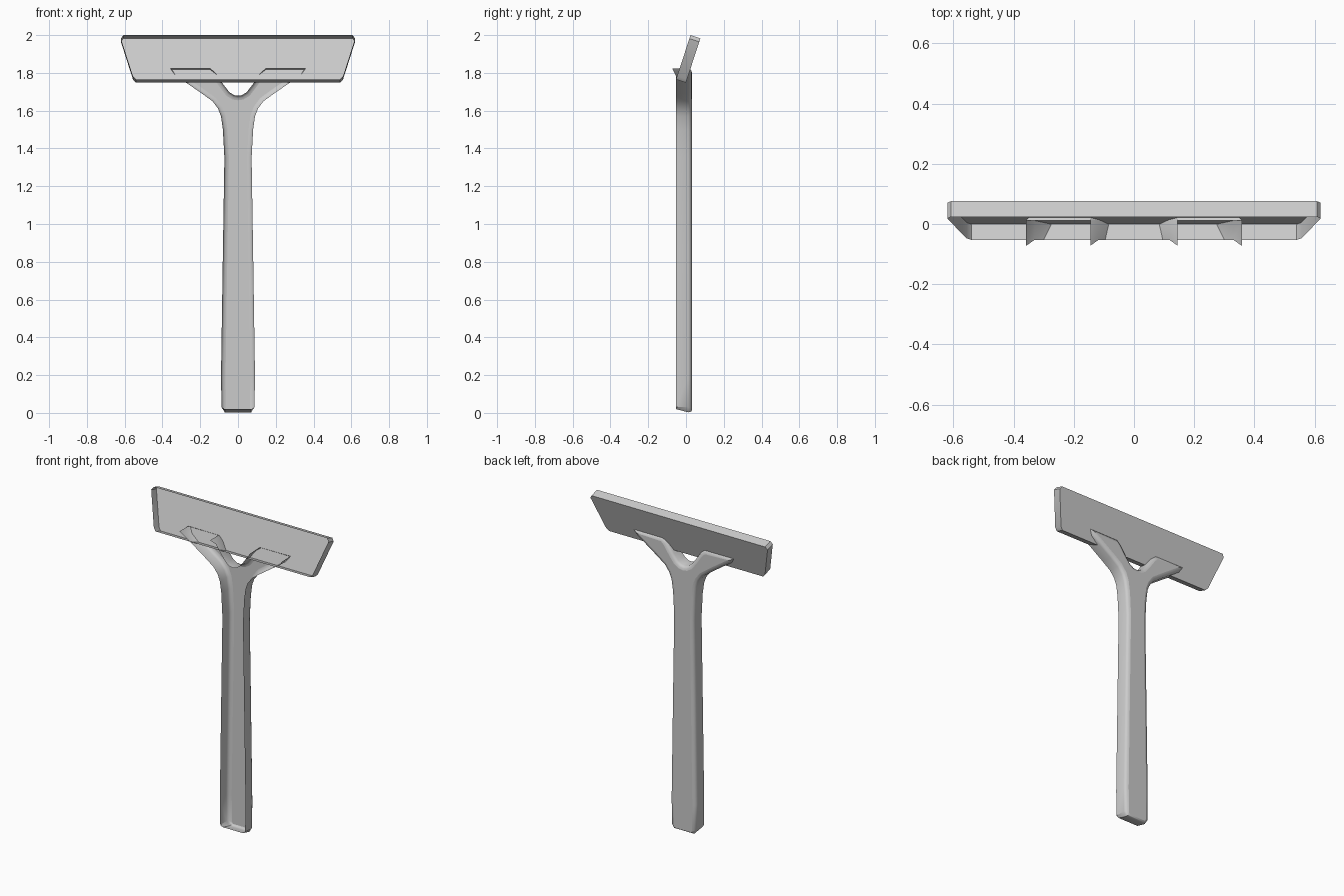
import bpy, bmesh, math
from mathutils import Vector

if "Cube" in bpy.data.objects:
    bpy.data.objects.remove(bpy.data.objects["Cube"])


def mirrored(half):
    """Close a right-hand outline by mirroring it across x = 0."""
    return half + [(-x, v) for x, v in reversed(half) if x > 1e-6]


def inset(pts, d):
    """Move a counter-clockwise outline inward by d."""
    out, n = [], len(pts)
    for i in range(n):
        p, a, b = Vector(pts[i]), Vector(pts[i - 1]), Vector(pts[(i + 1) % n])
        e1, e2 = (p - a).normalized(), (b - p).normalized()
        n1, n2 = Vector((-e1.y, e1.x)), Vector((-e2.y, e2.x))
        out.append(p + (n1 + n2) * (d / max(1 + n1.dot(n2), 0.5)))
    return out


def open_shell(name, rings, skip=()):
    """Join rings from the open front to a capped back; skip leaves gaps in the first wall."""
    bm = bmesh.new()
    loops = [[bm.verts.new(p) for p in ring] for ring in rings]
    n = len(loops[0])
    for k, (a, b) in enumerate(zip(loops, loops[1:])):
        for i in range(n):
            if k == 0 and i in skip:
                continue
            j = (i + 1) % n
            bm.faces.new((a[i], a[j], b[j], b[i]))
    bm.faces.new(list(reversed(loops[-1])))
    bm.normal_update()
    me = bpy.data.meshes.new(name)
    bm.to_mesh(me)
    bm.free()
    ob = bpy.data.objects.new(name, me)
    bpy.context.collection.objects.link(ob)
    bpy.ops.object.select_all(action='DESELECT')
    ob.select_set(True)
    bpy.context.view_layer.objects.active = ob
    bpy.ops.object.shade_smooth_by_angle(angle=math.radians(35))
    return ob


# Forked handle: hollow shell, open at the front and at the arm ends
half = [(0.07, 0.003), (0.087, 0.03), (0.09, 0.19), (0.08, 0.85), (0.072, 1.35),
        (0.08, 1.5), (0.09, 1.57), (0.105, 1.61), (0.135, 1.65), (0.19, 1.69),
        (0.27, 1.745), (0.33, 1.785), (0.358, 1.822), (0.145, 1.822),
        (0.118, 1.797), (0.075, 1.735), (0.045, 1.697), (0.02, 1.682), (0, 1.679)]
outline = mirrored(half)
tips = [i for i, p in enumerate(outline) if p[1] > 1.82]
gaps = [i for i in tips if i + 1 in tips]
rings = [[(x, -0.072 if i in tips else -0.053, max(z, 0.02))
          for i, (x, z) in enumerate(outline)]]
for y, d in ((-0.035, 0), (0.012, 0.0), (0.022, 0.005), (0.028, 0.013), (0.031, 0.024)):
    pts = inset(outline, d)
    # the bottom stays nearly flat while the sides round over
    rings.append([(x, y, z - d * 0.6 if z < 0.1 else z) for x, z in pts])
# the arm-end gap runs from the front rim down to the blade panel
rings.pop(1)
open_shell("handle", rings, gaps)

# Leaning blade holder: shallow tray, open at the front
tray = mirrored([(0.54, 0), (0.556, 0.018), (0.62, 0.228), (0.607, 0.247)])
up = Vector((0, 0.077, 0.235)).normalized()
back = Vector((0, up.z, -up.y))
base = Vector((0, -0.053, 1.765))
open_shell("blade_holder", [[base + Vector((x, 0, 0)) + up * v + back * t for x, v in tray]
                            for t in (0, 0.055)])
